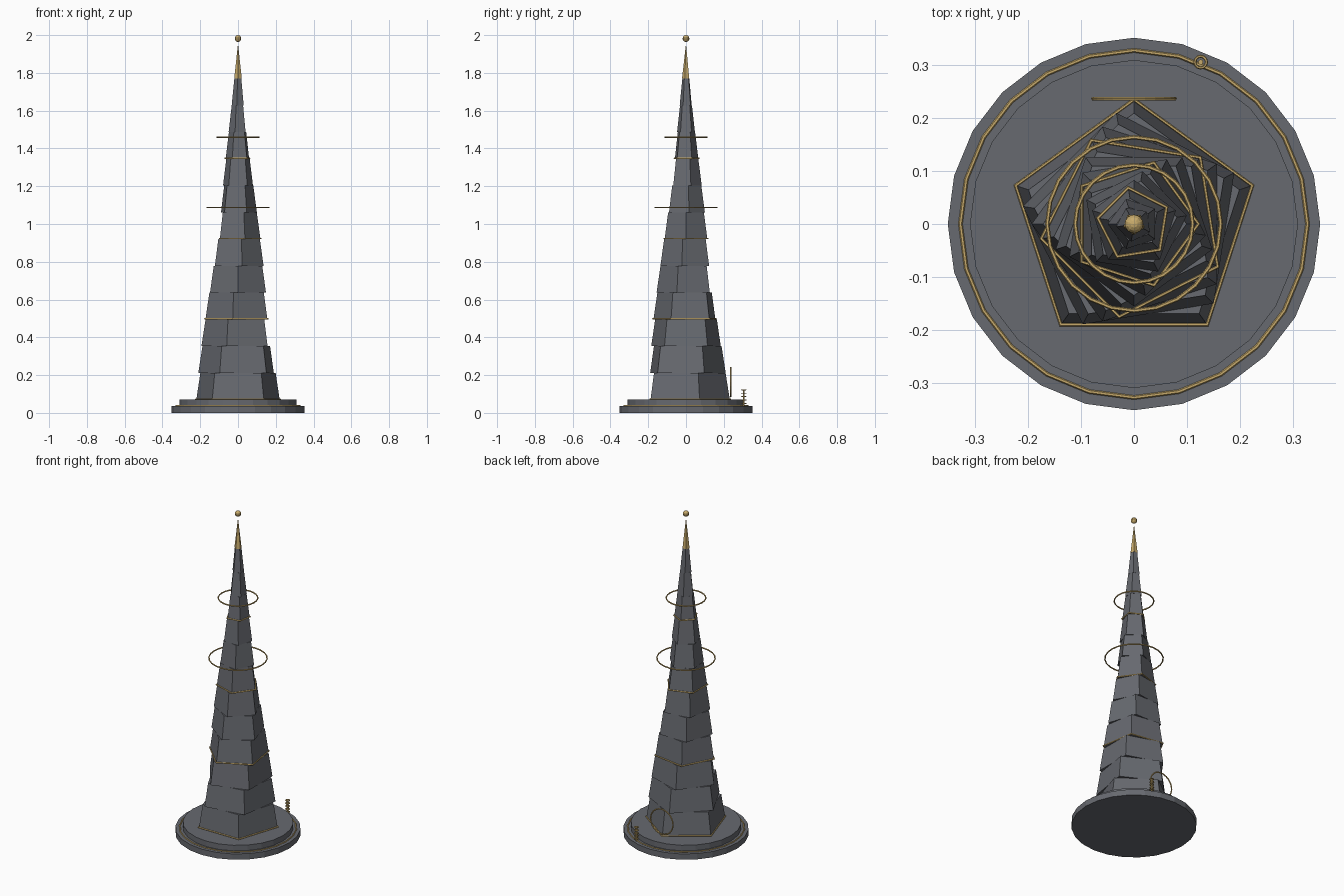
import bpy
import math

if "Cube" in bpy.data.objects:
    bpy.data.objects.remove(bpy.data.objects["Cube"])


def material(name, rgb):
    m = bpy.data.materials.new(name)
    m.diffuse_color = (*rgb, 1)
    m.use_nodes = True
    m.node_tree.nodes["Principled BSDF"].inputs["Base Color"].default_value = m.diffuse_color
    return m


STONE = material("dark grey stone", (0.135, 0.142, 0.16))
GOLD = material("pale gold", (0.58, 0.41, 0.15))


def finish(name, mat):
    ob = bpy.context.object
    ob.name = name
    ob.data.materials.append(mat)
    return ob


def frustum(name, mat, sides, r1, r2, z1, z2, turn=0.0, x=0.0, y=0.0):
    bpy.ops.mesh.primitive_cone_add(vertices=sides, radius1=r1, radius2=r2, depth=z2 - z1,
                                    location=(x, y, (z1 + z2) / 2),
                                    rotation=(0, 0, math.radians(turn)))
    return finish(name, mat)


def ring(name, major, minor, loc, rot=(0, 0, 0), sides=24, minor_sides=6):
    bpy.ops.mesh.primitive_torus_add(major_radius=major, minor_radius=minor, major_segments=sides,
                                     minor_segments=minor_sides, location=loc,
                                     rotation=[math.radians(a) for a in rot])
    return finish(name, GOLD)


# Stepped round base with a gold ring on the lower step
frustum("base_lower", STONE, 24, 0.352, 0.352, 0.0, 0.036)
frustum("base_upper", STONE, 24, 0.31, 0.31, 0.036, 0.07)
ring("base_ring", 0.328, 0.004, (0, 0, 0.037))

# Twisting stack of tapering pentagonal blocks
COUNT, Z0, Z1, TWIST = 12, 0.07, 1.77, 9
STEP = (Z1 - Z0) / COUNT


def radius(k):
    return 0.02 + 0.212 * (1 - k / COUNT) ** 1.1


for k in range(COUNT):
    z = Z0 + k * STEP
    frustum(f"tower_block_{k + 1}", STONE, 5, radius(k), radius(k + 1) * 0.985,
            z, z + STEP, k * TWIST)
    # Gold trim on every third block
    if k % 3 == 0:
        ring(f"trim_{k // 3 + 1}", radius(k) + 0.003, 0.004, (0, 0, z + 0.003),
             (0, 0, 90 + k * TWIST), sides=5)

# Gold spike and ball
frustum("spike", GOLD, 5, 0.021, 0.0, Z1, 1.955, COUNT * TWIST)
bpy.ops.mesh.primitive_uv_sphere_add(segments=10, ring_count=8, radius=0.018,
                                     location=(0, 0, 1.982))
finish("finial_ball", GOLD)

# Floating halo rings
ring("halo_lower", 0.164, 0.004, (0, 0, 1.087))
ring("halo_upper", 0.111, 0.004, (0, 0, 1.46))

# Upright round portal on the back
ring("portal_ring", 0.077, 0.004, (0, 0.237, 0.163), (90, 0, 0))

# Small ringed post beside the portal
PX, PY = 0.126, 0.306
frustum("post", GOLD, 8, 0.005, 0.005, 0.036, 0.125, 0, PX, PY)
for i in range(5):
    ring(f"post_ring_{i + 1}", 0.011, 0.003, (PX, PY, 0.05 + i * 0.018), sides=12)
